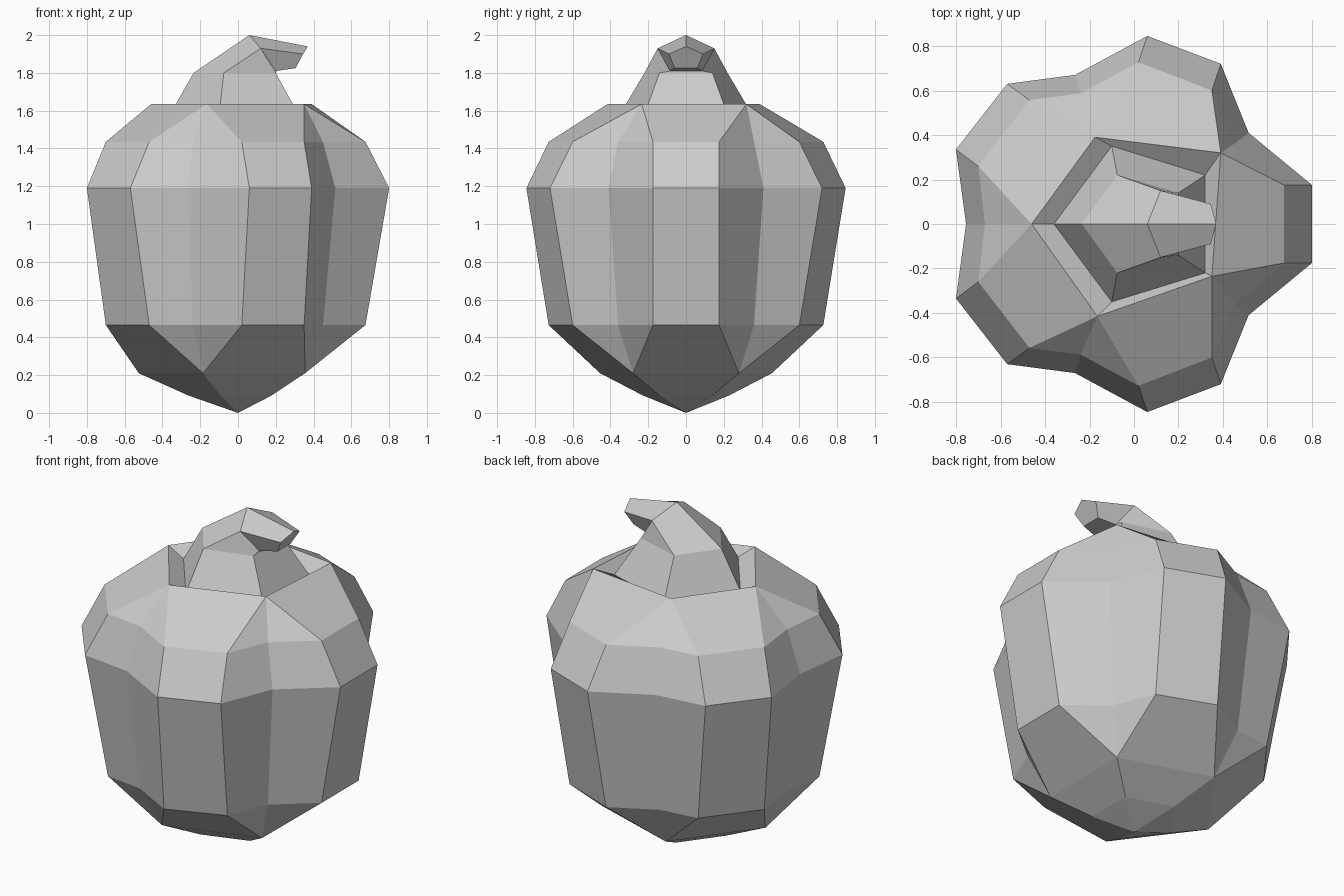
import bpy, bmesh

if "Cube" in bpy.data.objects:
    bpy.data.objects.remove(bpy.data.objects["Cube"])


def mirrored(half):
    """Close a half outline (y >= 0, ending on y = 0) across the x axis."""
    return half + [(p[0], -p[1], *p[2:]) for p in reversed(half) if p[1] != 0]


def at(points, z, s=1.0):
    return [(x * s, y * s, z) for x, y in points]


def add_ring(bm, points):
    return [bm.verts.new(p) for p in points]


def bridge(bm, a, b):
    """Quads between two rings of the same count."""
    n = len(a)
    for i in range(n):
        j = (i + 1) % n
        bm.faces.new((a[i], a[j], b[j], b[i]))


def bridge_lobes(bm, lobed, five):
    """Join a 15 point lobed ring to a 5 point ring sitting over its grooves."""
    for k in range(5):
        v, a, b, w = (lobed[(1 + 3 * k + i) % 15] for i in range(4))
        p, q = five[k], five[(k + 1) % 5]
        bm.faces.new((v, a, p))
        bm.faces.new((a, b, q, p))
        bm.faces.new((b, w, q))


def finish(bm, name):
    bmesh.ops.recalc_face_normals(bm, faces=bm.faces)
    mesh = bpy.data.meshes.new(name)
    bm.to_mesh(mesh)
    bm.free()
    obj = bpy.data.objects.new(name, mesh)
    bpy.context.collection.objects.link(obj)
    return obj


# Lobed outlines: two lobe corners, one groove, repeated around
wide = mirrored([(0.80, 0.175), (0.515, 0.41), (0.39, 0.72), (0.06, 0.845),
                 (-0.265, 0.67), (-0.57, 0.63), (-0.80, 0.335), (-0.755, 0)])
narrow = mirrored([(0.675, 0.175), (0.45, 0.36), (0.35, 0.60), (0.02, 0.727),
                   (-0.24, 0.587), (-0.47, 0.557), (-0.70, 0.26), (-0.67, 0)])
rim = [(0.39, 0.32), (-0.175, 0.39), (-0.46, 0), (-0.165, -0.415), (0.35, -0.235)]
under = mirrored([(0.355, 0.28), (-0.185, 0.455), (-0.525, 0)])
stem_base = mirrored([(0.32, 0.22), (-0.10, 0.35), (-0.36, 0)])

# Pumpkin body
bm = bmesh.new()
low = add_ring(bm, at(narrow, 0.465))
mid = add_ring(bm, at(wide, 1.19))
high = add_ring(bm, at(narrow, 1.435))
bridge(bm, low, mid)
bridge(bm, mid, high)
top = add_ring(bm, at(rim, 1.635))
bridge_lobes(bm, high, top)
recess = add_ring(bm, at(stem_base, 1.58))
bridge(bm, top, recess)
bm.faces.new(recess)
bottom = add_ring(bm, at(under, 0.21))
bridge_lobes(bm, low, bottom)
inner = add_ring(bm, at(under, 0.092, 0.5))
bridge(bm, bottom, inner)
tip = bm.verts.new((0, 0, 0))
for i in range(5):
    bm.faces.new((inner[i], inner[(i + 1) % 5], tip))
finish(bm, "pumpkin_body")

# Bent five sided stem
bm = bmesh.new()
sections = [
    at(stem_base, 1.58),
    at(mirrored([(0.20, 0.14), (-0.075, 0.22), (-0.235, 0)]), 1.80),
    mirrored([(0.20, 0.085, 1.81), (0.12, 0.15, 1.93), (0.06, 0, 2.0)]),
    mirrored([(0.305, 0.06, 1.825), (0.345, 0.09, 1.90), (0.37, 0, 1.94)]),
]
rings = [add_ring(bm, s) for s in sections]
for a, b in zip(rings, rings[1:]):
    bridge(bm, a, b)
bm.faces.new(rings[0])
bm.faces.new(rings[-1])
finish(bm, "stem")
